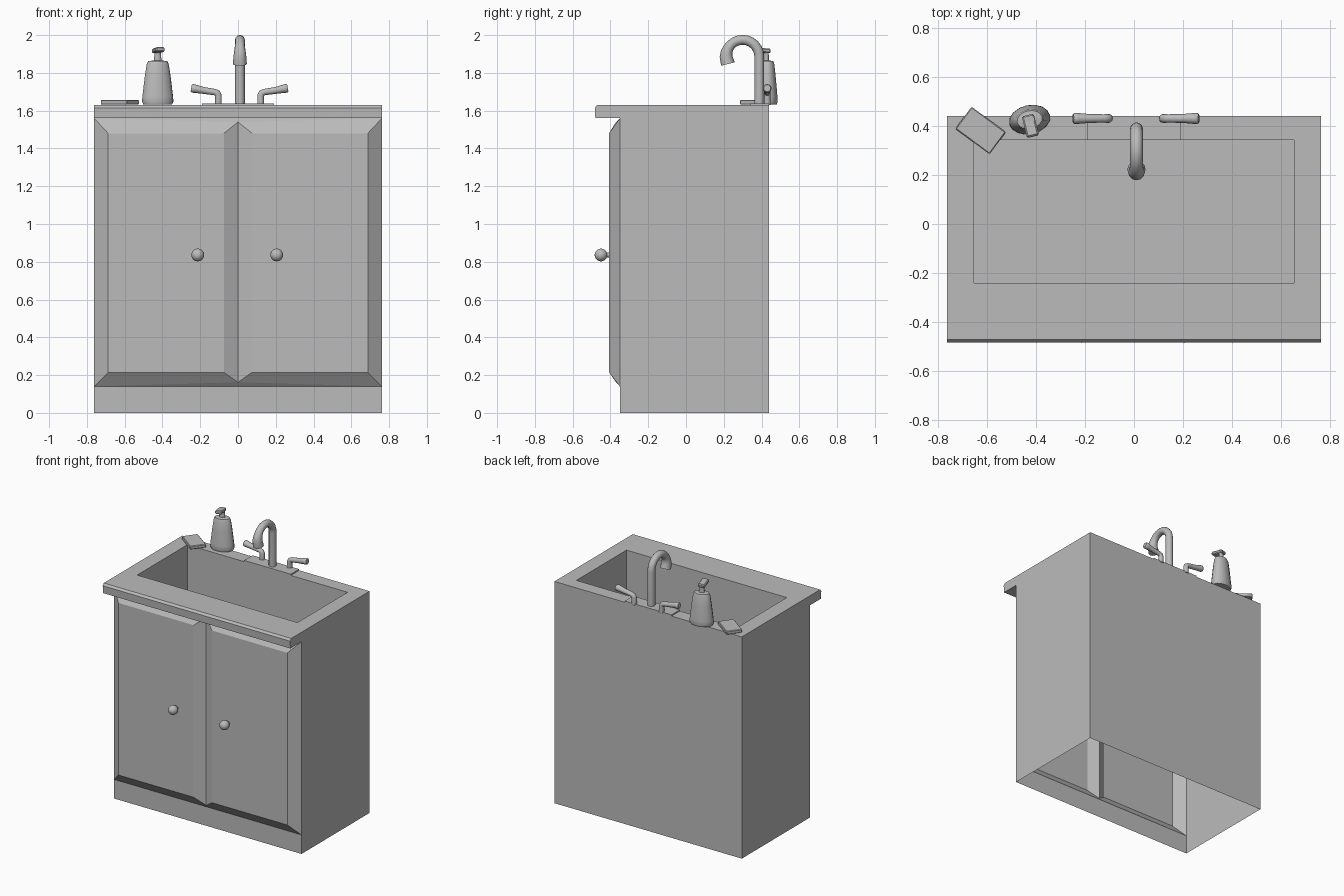
import bpy, bmesh, math
from mathutils import Vector, Matrix

cube = bpy.data.objects.get("Cube")
if cube:
    bpy.data.objects.remove(cube, do_unlink=True)

grey = bpy.data.materials.new("plain grey")
grey.use_nodes = True
grey.diffuse_color = (0.5, 0.5, 0.5, 1)
grey.node_tree.nodes["Principled BSDF"].inputs["Base Color"].default_value = (0.5, 0.5, 0.5, 1)


def finish(name, bm, smooth=False):
    bmesh.ops.recalc_face_normals(bm, faces=bm.faces)
    mesh = bpy.data.meshes.new(name)
    bm.to_mesh(mesh)
    bm.free()
    mesh.materials.append(grey)
    ob = bpy.data.objects.new(name, mesh)
    bpy.context.collection.objects.link(ob)
    if smooth:
        select(ob)
        bpy.ops.object.shade_smooth_by_angle(angle=math.radians(40))
    return ob


def select(ob):
    bpy.ops.object.select_all(action='DESELECT')
    ob.select_set(True)
    bpy.context.view_layer.objects.active = ob


def box(name, lo, hi, bevel=0.0, turn=0.0):
    lo, hi = Vector(lo), Vector(hi)
    bm = bmesh.new()
    bmesh.ops.create_cube(bm, size=1)
    bmesh.ops.scale(bm, vec=hi - lo, verts=bm.verts)
    if bevel:
        bmesh.ops.bevel(bm, geom=bm.edges[:], offset=bevel, segments=1, affect='EDGES')
    ob = finish(name, bm)
    ob.location = (lo + hi) / 2
    ob.rotation_euler.z = turn
    return ob


def lathe(name, profile, location, sides=16, scale=(1, 1, 1), turn=0.0):
    bm = bmesh.new()
    verts = [bm.verts.new((r, 0, z)) for r, z in profile]
    edges = [bm.edges.new(pair) for pair in zip(verts, verts[1:])]
    bmesh.ops.spin(bm, geom=verts + edges, cent=(0, 0, 0), axis=(0, 0, 1),
                   angle=math.tau, steps=sides, use_duplicate=False)
    bmesh.ops.remove_doubles(bm, verts=bm.verts, dist=0.0005)
    ob = finish(name, bm, True)
    ob.location, ob.scale, ob.rotation_euler.z = location, scale, turn
    return ob


def tube(name, points, radii):
    curve = bpy.data.curves.new(name, 'CURVE')
    curve.dimensions = '3D'
    curve.bevel_depth = 1
    curve.bevel_resolution = 4
    curve.use_fill_caps = True
    spline = curve.splines.new('POLY')
    spline.points.add(len(points) - 1)
    for p, co, r in zip(spline.points, points, radii):
        p.co = (*co, 1)
        p.radius = r
    curve.materials.append(grey)
    ob = bpy.data.objects.new(name, curve)
    bpy.context.collection.objects.link(ob)
    select(ob)
    bpy.ops.object.convert(target='MESH')
    bpy.ops.object.shade_smooth_by_angle(angle=math.radians(50))
    return bpy.context.object


# Cabinet shell: side outline swept across, left open underneath, at the doors and on top
W, TOP, FLOOR = 0.762, 1.63, 1.13
outline = [(0.44, 0), (-0.35, 0), (-0.35, 0.14), (-0.35, 1.56),
           (-0.48, 1.56), (-0.483, 1.615), (-0.47, TOP), (0.44, TOP)]
bm = bmesh.new()
left = [bm.verts.new((W, y, z)) for y, z in outline]
right = [bm.verts.new((-W, y, z)) for y, z in outline]
bm.faces.new(left)
bm.faces.new(right)
n = len(outline)
for i in range(n):
    if i not in (0, 2, 6):
        j = (i + 1) % n
        bm.faces.new((left[i], left[j], right[j], right[i]))

# Sunken basin joined to the counter top
rim_outer = [right[6], left[6], left[7], right[7]]
corners = [(-0.652, -0.24), (0.652, -0.24), (0.652, 0.342), (-0.652, 0.342)]
rim = [bm.verts.new((x, y, TOP)) for x, y in corners]
base = [bm.verts.new((x, y, FLOOR)) for x, y in corners]
for a, b in ((rim_outer, rim), (rim, base)):
    for i in range(4):
        j = (i + 1) % 4
        bm.faces.new((a[i], a[j], b[j], b[i]))
bm.faces.new(base)
finish("cabinet_with_basin", bm)

# Pair of raised doors sharing a groove in the middle
for side, name in ((1, "left_door"), (-1, "right_door")):
    bm = bmesh.new()
    edge = [(0, -0.37, 0.162), (W, -0.35, 0.14), (W, -0.35, 1.56), (0, -0.37, 1.54)]
    panel = [(0.075, -0.408, 0.215), (0.687, -0.408, 0.215),
             (0.687, -0.408, 1.48), (0.075, -0.408, 1.48)]
    a = [bm.verts.new((side * x, y, z)) for x, y, z in edge]
    b = [bm.verts.new((side * x, y, z)) for x, y, z in panel]
    bm.faces.new(b)
    for i in range(4):
        j = (i + 1) % 4
        bm.faces.new((a[i], a[j], b[j], b[i]))
    # slivers closing the gap to the shell above and below the groove
    for i, z in ((0, 0.14), (3, 1.56)):
        mid = bm.verts.new((0, -0.35, z))
        bm.faces.new((a[i], a[1 if i == 0 else 2], mid))
    finish(name, bm)

# Door knobs
for x, name in ((0.205, "left_knob"), (-0.213, "right_knob")):
    bm = bmesh.new()
    bmesh.ops.create_uvsphere(bm, u_segments=16, v_segments=10, radius=0.034)
    finish(name, bm, True).location = (x, -0.45, 0.836)
    tube(name + "_stem", [(x, -0.40, 0.836), (x, -0.44, 0.836)], [0.013, 0.013])

# Drain
lathe("drain", [(0.083, 0), (0.083, 0.005), (0.054, 0.005), (0.054, 0.002), (0, 0.002)],
      (0, 0.052, FLOOR), 14)

# Tap with arched spout
box("tap_plate", (-0.19, 0.342, TOP), (0.19, 0.44, TOP + 0.009))
arch = [(0.01, 0.3 + 0.088 * math.cos(t), 1.887 + 0.088 * math.sin(t))
        for t in (math.pi * i / 12 for i in range(13))]
path = [(0.01, 0.388, TOP)] + arch + [(0.01, 0.222, 1.847)]
tube("tap_spout", path, [0.026] * 11 + [0.028, 0.031, 0.034, 0.037])

# Lever handles
for s, name in ((1, "left_handle"), (-1, "right_handle")):
    c = 0.008
    tube(name, [(c + s * x, 0.43, z) for x, z in
                ((0.112, TOP), (0.112, 1.68), (0.117, 1.692), (0.13, 1.698),
                 (0.19, 1.707), (0.235, 1.716), (0.25, 1.718), (0.256, 1.719))],
         [0.018, 0.018, 0.018, 0.017, 0.018, 0.022, 0.023, 0.018])

# Soap dispenser
spot = (-0.425, 0.425, TOP)
lathe("soap_bottle", [(0, 0.003), (0.078, 0.003), (0.085, 0.018), (0.083, 0.045), (0.07, 0.15),
                      (0.06, 0.215), (0.052, 0.232), (0.02, 0.236), (0.018, 0.27), (0.02, 0.3), (0, 0.3)],
      spot, 16, (1, 0.7, 1), math.radians(12))
nozzle = box("pump_nozzle", (-0.447, 0.355, 1.908), (-0.397, 0.445, 1.932), 0.006, math.radians(14))
nozzle.rotation_euler.x = math.radians(-6)

# Bar of soap
box("soap_bar", (-0.712, 0.325, TOP + 0.002), (-0.538, 0.437, TOP + 0.027), 0.004, math.radians(-36.5))
